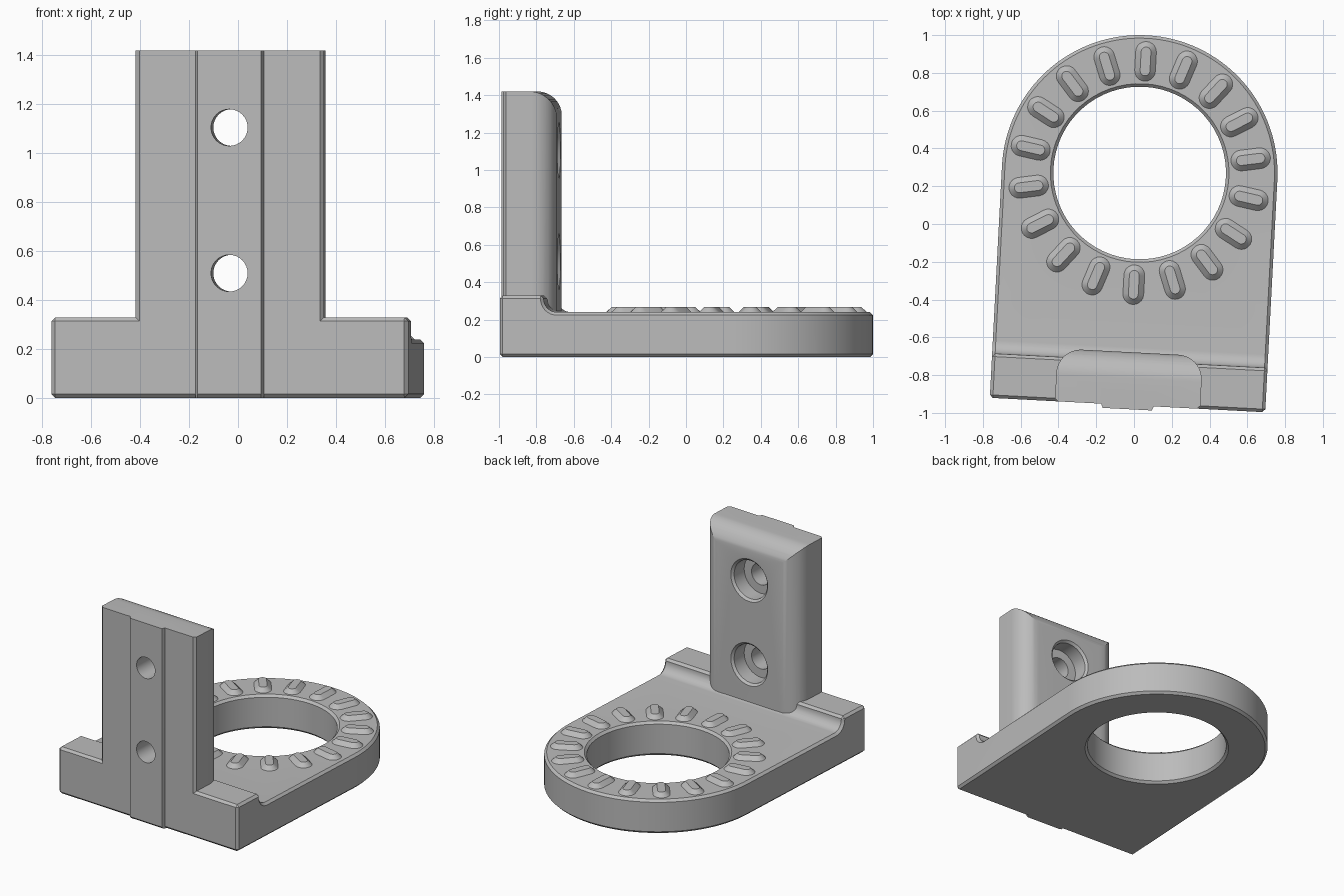
import bpy, bmesh
from math import sin, cos, pi, radians
from mathutils import Matrix

if "Cube" in bpy.data.objects:
    bpy.data.objects.remove(bpy.data.objects["Cube"])

# Whole part stands slightly turned; local origin is the ring centre
PLACE = Matrix.Translation((0.03, 0.27, 0)) @ Matrix.Rotation(radians(-3), 4, 'Z')
RING_R, HOLE_R, FRONT, BACK = 0.73, 0.457, -1.23, -0.95
SLAB, LEDGE, TOP, CH = 0.24, 0.33, 1.42, 0.016

grey = bpy.data.materials.new("plain_grey")
grey.use_nodes = True
grey.diffuse_color = (0.5, 0.5, 0.5, 1)
grey.node_tree.nodes["Principled BSDF"].inputs["Base Color"].default_value = (0.5, 0.5, 0.5, 1)


def arc(cx, cy, r, a0, a1, n):
    return [(cx + r * cos(radians(a0 + (a1 - a0) * i / n)),
             cy + r * sin(radians(a0 + (a1 - a0) * i / n))) for i in range(n + 1)]


def loft(name, rings, local=Matrix()):
    """Closed solid through rings of equal point count."""
    bm = bmesh.new()
    loops = [[bm.verts.new(p) for p in ring] for ring in rings]
    n = len(loops[0])
    for a, b in zip(loops, loops[1:]):
        for i in range(n):
            j = (i + 1) % n
            bm.faces.new((a[i], a[j], b[j], b[i]))
    bm.faces.new(loops[0])
    bm.faces.new(loops[-1])
    bmesh.ops.recalc_face_normals(bm, faces=bm.faces)
    bm.transform(PLACE @ local)
    mesh = bpy.data.meshes.new(name)
    bm.to_mesh(mesh)
    bm.free()
    mesh.materials.append(grey)
    ob = bpy.data.objects.new(name, mesh)
    bpy.context.scene.collection.objects.link(ob)
    return ob


def prism_z(name, plan, z0, z1):
    return loft(name, [[(x, y, z) for x, y in plan] for z in (z0, z1)])


def prism_x(name, profile, half):
    return loft(name, [[(x, y, z) for y, z in profile] for x in (-half, half)])


def bake(ob):
    graph = bpy.context.evaluated_depsgraph_get()
    mesh = bpy.data.meshes.new_from_object(ob.evaluated_get(graph))
    ob.modifiers.clear()
    ob.data = mesh


def combine(ob, other, operation):
    mod = ob.modifiers.new("combine", 'BOOLEAN')
    mod.operation, mod.object, mod.solver = operation, other, 'EXACT'
    bake(ob)
    bpy.data.objects.remove(other)


# Base: rounded outline crossed with the stepped, filleted side profile
outline = [(-RING_R, FRONT), (RING_R, FRONT)] + arc(0, 0, RING_R, 0, 180, 64)
bracket = prism_z("bracket", outline, 0, 0.5)
step, fillet = FRONT + 0.235, 0.07
side = [(-1.5, 0), (1, 0), (1, SLAB)]
side += arc(step + fillet, SLAB + fillet, fillet, 270, 180, 8)
side += [(step, LEDGE), (-1.5, LEDGE)]
combine(bracket, prism_x("base_profile", side, 1), 'INTERSECT')
bevel = bracket.modifiers.new("chamfer", 'BEVEL')
bevel.width, bevel.segments = CH, 1
bevel.limit_method, bevel.angle_limit = 'ANGLE', radians(50)
bevel.use_clamp_overlap = False
bake(bracket)

# Large ring opening with chamfered rims
levels = [(-0.1, 0.1 + CH), (CH, 0), (SLAB - CH, 0), (SLAB + 0.1, 0.1 + CH)]
combine(bracket, loft("ring_cutter", [
    [(x, y, z) for x, y in arc(0, 0, HOLE_R + e, 0, 354.375, 63)] for z, e in levels]), 'DIFFERENCE')

# Upright: plan with rounded back corners crossed with rounded top edge
W, R = 0.385, 0.13
plan = [(-W, FRONT + CH), (-W + CH, FRONT), (W - CH, FRONT), (W, FRONT + CH)]
plan += arc(W - R, BACK - R, R, 0, 90, 12) + arc(R - W, BACK - R, R, 90, 180, 12)
upright = prism_z("upright", plan, 0.1, TOP + 0.1)
R = 0.14
crown = [(-1.5, 0), (BACK + 0.002, 0)]
crown += arc(BACK + 0.002 - R, TOP - R, R, 0, 90, 12) + [(-1.5, TOP)]
combine(upright, prism_x("crown_profile", crown, 1), 'INTERSECT')
combine(bracket, upright, 'UNION')

# Shallow locating rib down the front
rings = []
for z, out in ((0, 0.006), (CH, 0.022), (TOP, 0.022)):
    rings.append([(x, y, z) for x, y in ((-0.14, -1.15), (-0.14, FRONT), (-0.13, FRONT - out),
                                         (0.13, FRONT - out), (0.14, FRONT), (0.14, -1.15))])
combine(bracket, loft("front_rib", rings), 'UNION')

# Counterbored screw holes, lipped at the back
for z in (0.51, 1.105):
    steps = [(-1.4, 0.075), (BACK - 0.12, 0.075), (BACK - 0.12, 0.135),
             (BACK - 0.015, 0.135), (BACK + 0.1, 0.25)]
    combine(bracket, loft("screw_cutter", [
        [(x, y, z + h) for x, h in arc(0, 0, r, 0, 348.75, 31)] for y, r in steps]), 'DIFFERENCE')


# Radial grip studs around the ring
def stadium(r, z):
    half = 0.05
    pts = arc(half, 0, r, -90, 90, 10) + arc(-half, 0, r, 90, 270, 10)
    return [(x, y, z) for x, y in pts]


solids = [bracket]
for k in range(18):
    spot = Matrix.Rotation(pi / 2 + k * pi / 9, 4, 'Z') @ Matrix.Translation((0.592, 0, 0))
    solids.append(loft("grip_stud_%02d" % (k + 1), [
        stadium(0.055, SLAB - 0.01), stadium(0.055, SLAB), stadium(0.026, SLAB + 0.028)], spot))

bpy.ops.object.select_all(action='DESELECT')
for ob in solids:
    ob.select_set(True)
bpy.context.view_layer.objects.active = bracket
bpy.ops.object.shade_smooth_by_angle(angle=radians(25))
